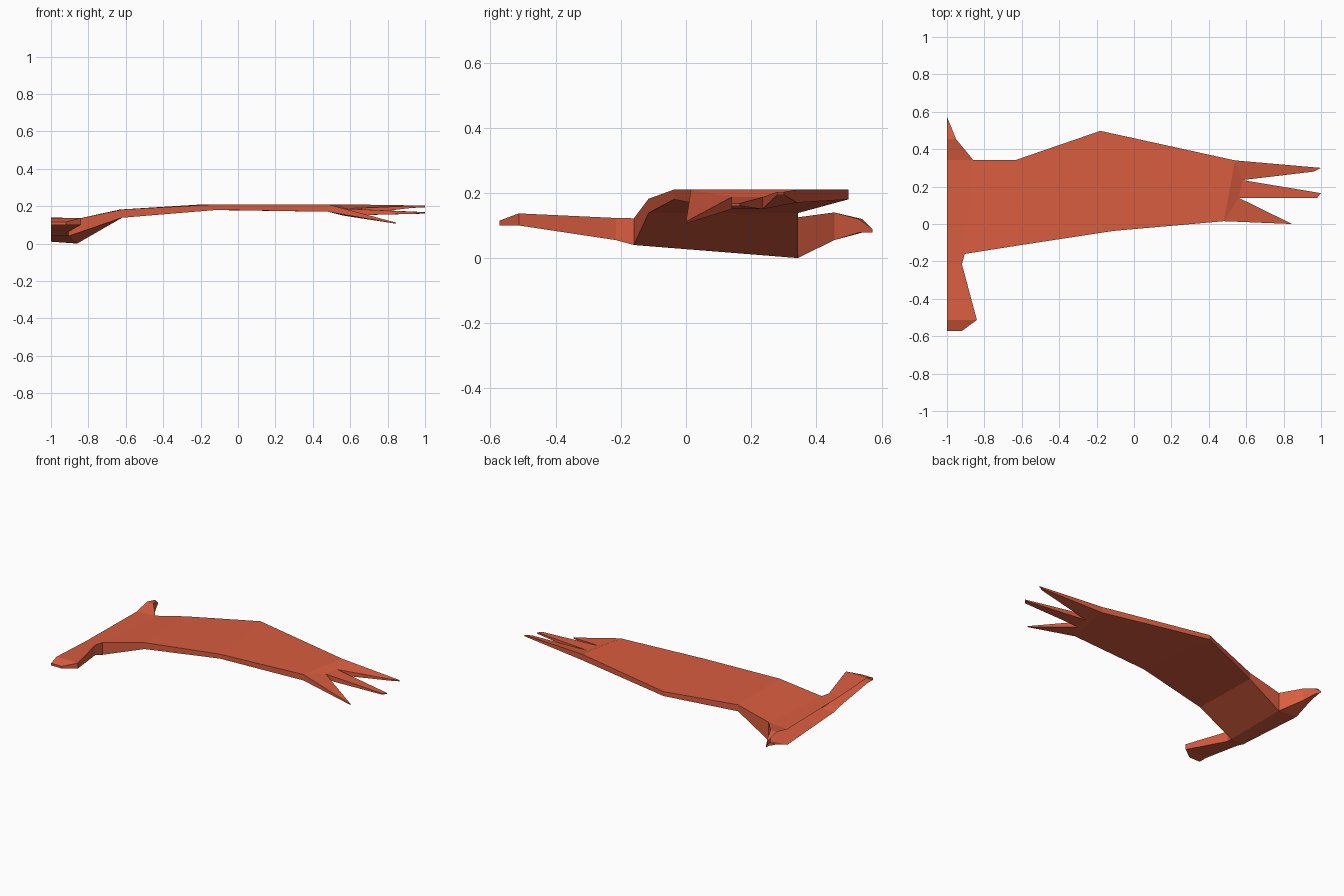
import bpy
import bmesh

if "Cube" in bpy.data.objects:
    bpy.data.objects.remove(bpy.data.objects["Cube"])

red = bpy.data.materials.new("brick_red")
red.diffuse_color = (0.69, 0.108, 0.05, 1)
red.use_nodes = True
red.node_tree.nodes["Principled BSDF"].inputs["Base Color"].default_value = red.diffuse_color

# Outline points: x, y, top height, underside height
points = {
    # tail on the centre seam and its flared edge
    "t0": (-1, -0.572, 0.115, 0.10), "t1": (-0.92, -0.572, 0.115, 0.10),
    "t2": (-0.84, -0.513, 0.137, 0.10), "t3": (-1, -0.513, 0.137, 0.10),
    "t4": (-0.92, -0.215, 0.123, 0.055), "t5": (-1, -0.215, 0.123, 0.055),
    # body
    "b0": (-1, -0.16, 0.122, 0.04), "b1": (-0.905, -0.16, 0.122, 0.04),
    "b2": (-0.86, 0.343, 0.125, 0.0), "b3": (-1, 0.343, 0.115, 0.01),
    # head
    "h0": (-1, 0.455, 0.14, 0.055), "h1": (-0.952, 0.455, 0.14, 0.055),
    "h2": (-0.982, 0.53, 0.12, 0.078), "h3": (-1, 0.54, 0.12, 0.078),
    "h4": (-1, 0.573, 0.088, 0.079),
}
points.update({
    # wing
    "w0": (-0.62, -0.115, 0.182, 0.138), "w1": (-0.63, 0.343, 0.182, 0.138),
    "w2": (-0.11, -0.037, 0.21, 0.18), "w3": (-0.18, 0.498, 0.21, 0.18),
    "w4": (0.48, 0.015, 0.21, 0.17), "w5": (0.54, 0.34, 0.21, 0.17),
    # feather valleys and tips
    "f0": (0.56, 0.14, 0.187, 0.15), "f1": (0.58, 0.235, 0.187, 0.15),
    "f2": (0.845, 0.0, 0.112, 0.106), "f3": (0.98, 0.14, 0.168, 0.16),
    "f4": (1.0, 0.165, 0.168, 0.16), "f5": (0.96, 0.28, 0.203, 0.194),
    "f6": (1.0, 0.30, 0.203, 0.194),
})

# Panels of each part, counter-clockwise from above
parts = {
    "tail": ["t0 t1 t2 t3", "t3 t2 t4 t5", "t5 t4 b1 b0"],
    "body": ["b0 b1 b2 b3"],
    "head": ["b3 b2 h1 h0", "h0 h1 h2 h3", "h3 h2 h4"],
    "wing": ["b1 w0 w1 b2", "w0 w2 w3 w1", "w2 w4 w5 w3"],
    "feathers": ["w4 f0 f1 w5", "w4 f2 f0", "f0 f3 f4 f1", "f1 f5 f6 w5"],
}


def edges(panel):
    names = panel.split()
    return list(zip(names, names[1:] + names[:1]))


all_edges = {e for panels in parts.values() for p in panels for e in edges(p)}


def needs_wall(a, b):
    """Rim edges get a side wall; joints and the centre seam stay open."""
    on_seam = points[a][0] == -1 and points[b][0] == -1
    return (b, a) not in all_edges and not on_seam


def make_part(name, panels):
    bm = bmesh.new()
    top, low = {}, {}
    for key in sorted({k for p in panels for k in p.split()}):
        x, y, zt, zb = points[key]
        top[key] = bm.verts.new((x, y, zt))
        low[key] = bm.verts.new((x, y, zb))
    for p in panels:
        keys = p.split()
        bm.faces.new([top[k] for k in keys])
        bm.faces.new([low[k] for k in reversed(keys)])
        for a, b in edges(p):
            if needs_wall(a, b):
                bm.faces.new((low[a], low[b], top[b], top[a]))
    mesh = bpy.data.meshes.new(name)
    bm.to_mesh(mesh)
    bm.free()
    mesh.materials.append(red)
    bpy.context.collection.objects.link(bpy.data.objects.new(name, mesh))


for part_name, part_panels in parts.items():
    make_part(part_name, part_panels)
